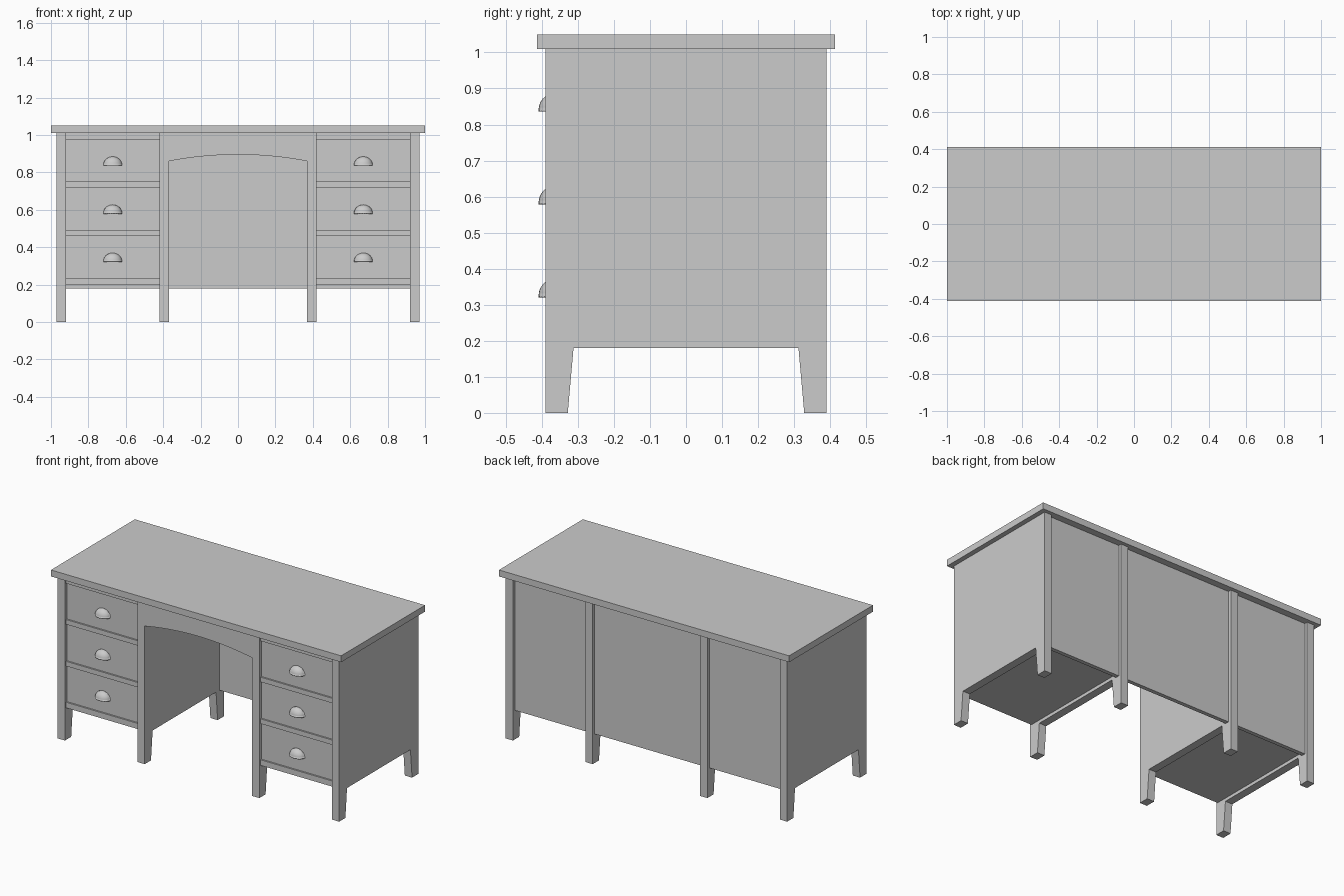
import bpy, bmesh, math
from mathutils import Vector

if "Cube" in bpy.data.objects:
    bpy.data.objects.remove(bpy.data.objects["Cube"], do_unlink=True)

GREY = (0.6, 0.6, 0.6, 1.0)
grey = bpy.data.materials.new("plain grey")
grey.use_nodes = True
grey.diffuse_color = GREY
grey.node_tree.nodes["Principled BSDF"].inputs["Base Color"].default_value = GREY

POST = 0.05                 # panel thickness
OUTER, INNER = 0.945, 0.395  # panel centres in x
HALF_Y = 0.39
UNDER_TOP, SKIRT = 1.01, 0.18
BAY = (INNER + POST / 2, OUTER - POST / 2)


def finish(name, bm):
    bmesh.ops.recalc_face_normals(bm, faces=bm.faces)
    mesh = bpy.data.meshes.new(name)
    bm.to_mesh(mesh)
    bm.free()
    mesh.materials.append(grey)
    obj = bpy.data.objects.new(name, mesh)
    bpy.context.collection.objects.link(obj)
    return obj


def box(name, x, y, z):
    """Box from three (low, high) ranges."""
    bm = bmesh.new()
    bmesh.ops.create_cube(bm, size=1)
    for v in bm.verts:
        v.co = Vector([(lo + hi) / 2 + c * (hi - lo)
                       for c, (lo, hi) in zip(v.co, (x, y, z))])
    return finish(name, bm)


def extrude(name, points, step):
    """Closed outline pushed along a vector."""
    bm = bmesh.new()
    face = bm.faces.new([bm.verts.new(p) for p in points])
    new = bmesh.ops.extrude_face_region(bm, geom=[face])["geom"]
    moved = [v for v in new if isinstance(v, bmesh.types.BMVert)]
    bmesh.ops.translate(bm, verts=moved, vec=step)
    return finish(name, bm)


def side_panel(name, x):
    """Full side with two tapered feet cut into its lower edge."""
    half = [(HALF_Y, UNDER_TOP), (HALF_Y, 0), (0.328, 0), (0.312, SKIRT)]
    outline = half + [(-y, z) for y, z in reversed(half)]
    extrude(name, [(x - POST / 2, y, z) for y, z in outline], (POST, 0, 0))


def cup_pull(name, x, z):
    """Quarter dome, open below, fixed to a drawer front."""
    bm = bmesh.new()
    bmesh.ops.create_uvsphere(bm, u_segments=24, v_segments=16, radius=1)
    for normal in ((0, 1, 0), (0, 0, -1)):
        bmesh.ops.bisect_plane(bm, geom=bm.verts[:] + bm.edges[:] + bm.faces[:],
                               plane_co=(0, 0, 0), plane_no=normal,
                               clear_outer=True)
    for v in bm.verts:
        v.co = (x + v.co.x * 0.05, -0.37 + v.co.y * 0.039, z + v.co.z * 0.045)
    obj = finish(name, bm)
    shell = obj.modifiers.new("shell", "SOLIDIFY")
    shell.thickness = 0.004
    obj.data.polygons.foreach_set("use_smooth", [True] * len(obj.data.polygons))


# Table top
box("table_top", (-1, 1), (-0.413, 0.413), (UNDER_TOP, 1.05))

# Apron with an arched lower edge
span = INNER - POST / 2
arch = []
for i in range(25):
    t = -1 + i / 12
    arch.append((span * t, -HALF_Y, 0.86 + 0.035 * (1 - t * t)))
extrude("arched_apron", arch + [(span, -HALF_Y, UNDER_TOP), (-span, -HALF_Y, UNDER_TOP)],
        (0, 0.03, 0))

# Kneehole back
box("kneehole_back", (-span, span), (0.345, 0.37), (SKIRT, UNDER_TOP))

# Two matching drawer pedestals
rails = [(0.2, 0.235), (0.46, 0.49), (0.72, 0.75), (0.975, UNDER_TOP)]
for side, sign in (("left", 1), ("right", -1)):
    x = tuple(sorted(sign * b for b in BAY))
    side_panel(side + "_outer_panel", sign * OUTER)
    side_panel(side + "_inner_panel", sign * INNER)
    box(side + "_back_panel", x, (0.345, 0.37), (SKIRT, UNDER_TOP))
    box(side + "_bottom_board", x, (-0.35, 0.345), (0.2, 0.235))
    for n, z in enumerate(rails):
        box(f"{side}_rail_{n + 1}", x, (-0.38, -0.35), z)
    for n in range(3):
        z = (rails[n][1], rails[n + 1][0])
        box(f"{side}_drawer_front_{n + 1}", x, (-0.37, -0.35), z)
        cup_pull(f"{side}_drawer_pull_{n + 1}", sum(x) / 2, sum(z) / 2 - 0.023)
